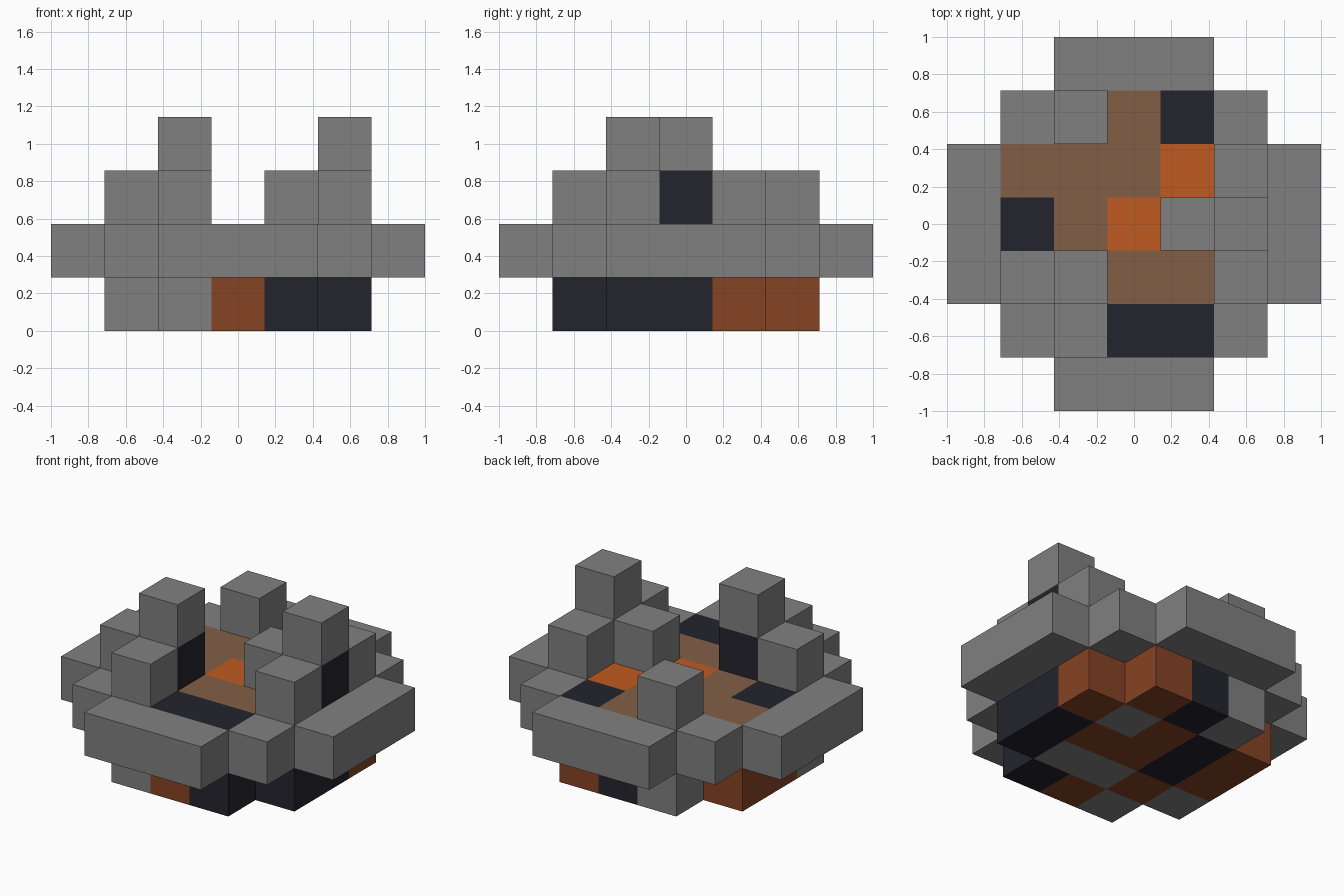
import bpy, bmesh
from mathutils import Vector

cube = bpy.data.objects.get("Cube")
if cube:
    bpy.data.objects.remove(cube, do_unlink=True)

CELL = 2 / 7

# Flat colours, keyed by the letter used in the layer plans
COLOURS = {
    "g": ("stone_grey", (0.216, 0.216, 0.216)),
    "o": ("ember_orange", (0.53, 0.105, 0.015)),
    "t": ("ash_tan", (0.222, 0.114, 0.062)),
    "b": ("burnt_brown", (0.24, 0.056, 0.018)),
    "d": ("charcoal", (0.017, 0.017, 0.027)),
}

# Plans of each layer, bottom to top; rows run back to front, columns along x
LAYERS = [
    ("ember_base", [".......",
                    "..gdb..",
                    ".bdbgb.",
                    ".bdbbd.",
                    ".gbggd.",
                    "..gbd..",
                    "......."]),
    ("stone_ring_and_floor", ["..ggg..",
                              ".ggtdg.",
                              "gtttogg",
                              "gdtoggg",
                              "gggttgg",
                              ".ggddg.",
                              "..ggg.."]),
    ("upper_blocks", [".......",
                      "..g....",
                      ".....g.",
                      "....gd.",
                      ".gd..g.",
                      "..g....",
                      "......."]),
    ("top_blocks", [".......",
                    ".......",
                    ".......",
                    ".....g.",
                    "..g....",
                    ".......",
                    "......."]),
]


def make_material(name, rgb):
    mat = bpy.data.materials.new(name)
    mat.use_nodes = True
    mat.diffuse_color = (*rgb, 1)
    bsdf = next(n for n in mat.node_tree.nodes if n.type == "BSDF_PRINCIPLED")
    bsdf.inputs["Base Color"].default_value = (*rgb, 1)
    bsdf.inputs["Roughness"].default_value = 0.9
    return mat


def filled(col, row, level):
    if not (0 <= col < 7 and 0 <= row < 7 and 0 <= level < len(LAYERS)):
        return False
    return LAYERS[level][1][6 - row][col] != "."


def add_outer_faces(bm, col, row, level, slot):
    """Add the sides of one block that do not touch another block."""
    centre = Vector((col - 3, row - 3, level + 0.5))
    for axis in range(3):
        for sign in (-1, 1):
            normal = Vector((0, 0, 0))
            normal[axis] = sign
            if filled(col + int(normal.x), row + int(normal.y), level + int(normal.z)):
                continue
            u = Vector((0, 0, 0))
            u[(axis + 1) % 3] = 0.5
            v = normal.cross(u)
            mid = centre + normal / 2
            corners = (mid - u - v, mid + u - v, mid + u + v, mid - u + v)
            face = bm.faces.new([bm.verts.new(p * CELL) for p in corners])
            face.material_index = slot


materials = {key: make_material(*value) for key, value in COLOURS.items()}

# One object for each layer of blocks
for level, (name, plan) in enumerate(LAYERS):
    used = sorted(set("".join(plan)) - {"."})
    bm = bmesh.new()
    for row in range(7):
        for col in range(7):
            key = plan[6 - row][col]
            if key != ".":
                add_outer_faces(bm, col, row, level, used.index(key))
    bmesh.ops.remove_doubles(bm, verts=bm.verts, dist=0.001)
    mesh = bpy.data.meshes.new(name)
    bm.to_mesh(mesh)
    bm.free()
    for key in used:
        mesh.materials.append(materials[key])
    bpy.context.collection.objects.link(bpy.data.objects.new(name, mesh))
